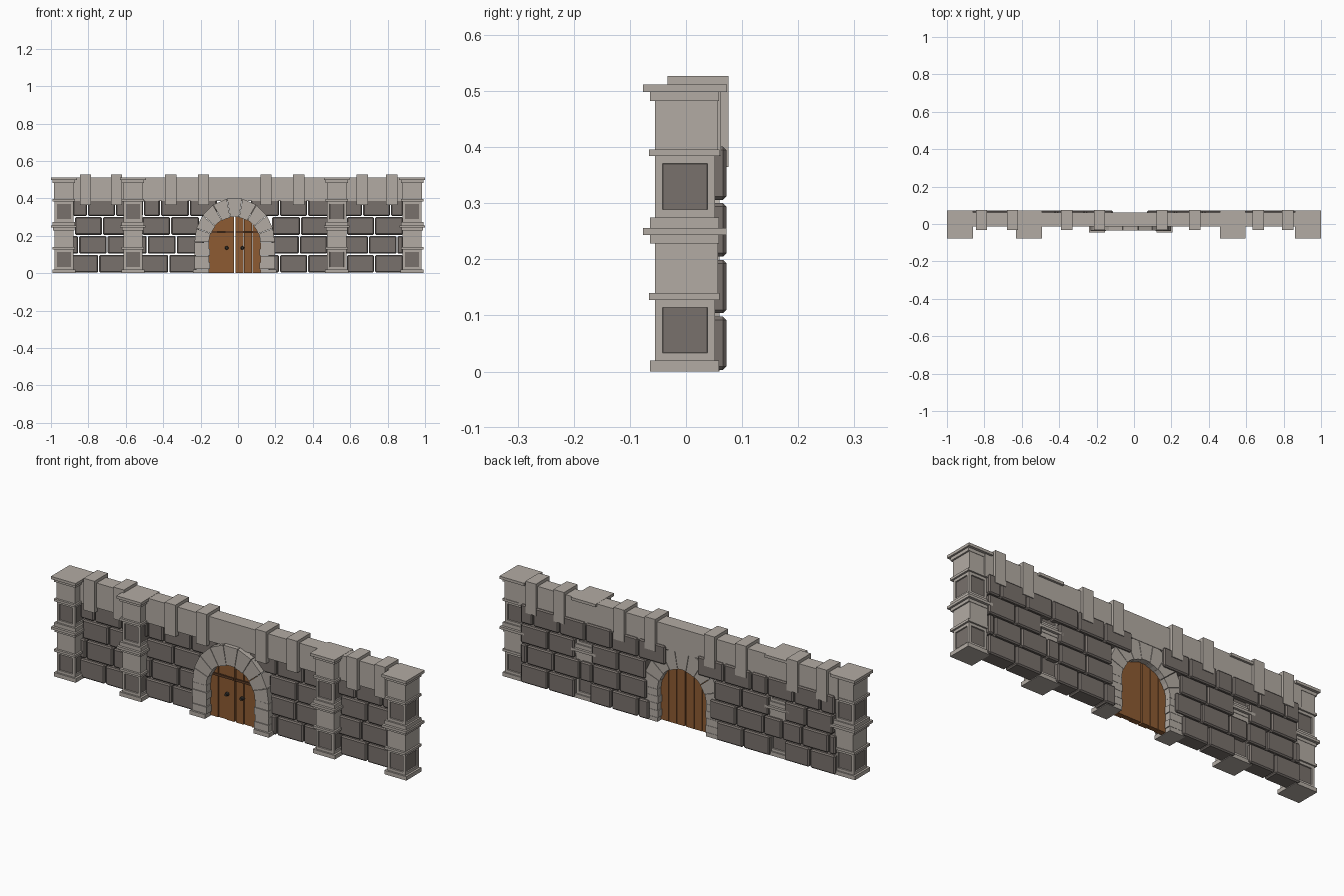
import bpy, bmesh
from math import sin, cos, pi, sqrt
from mathutils import Matrix, Vector

cube = bpy.data.objects.get("Cube")
if cube:
    bpy.data.objects.remove(cube, do_unlink=True)


def material(name, colour):
    m = bpy.data.materials.new(name)
    m.use_nodes = True
    m.diffuse_color = (*colour, 1)
    m.node_tree.nodes["Principled BSDF"].inputs["Base Color"].default_value = (*colour, 1)
    return m


LIGHT = material("light stone", (0.45, 0.41, 0.37))
DARK = material("dark stone", (0.19, 0.165, 0.15))
WOOD = material("door wood", (0.27, 0.105, 0.032))
STRAP = material("dark wood", (0.1, 0.042, 0.018))
IRON = material("iron", (0.04, 0.035, 0.03))


def finish(name, bm, mats, bevel=0):
    bmesh.ops.recalc_face_normals(bm, faces=bm.faces)
    mesh = bpy.data.meshes.new(name)
    bm.to_mesh(mesh)
    bm.free()
    for m in mats:
        mesh.materials.append(m)
    ob = bpy.data.objects.new(name, mesh)
    bpy.context.scene.collection.objects.link(ob)
    if bevel:
        mod = ob.modifiers.new("chamfer", 'BEVEL')
        mod.width, mod.segments = bevel, 1
    return ob


def add_box(bm, x0, x1, y0, y1, z0, z1):
    centre = Vector((x0 + x1, y0 + y1, z0 + z1)) / 2
    size = Matrix.Diagonal((x1 - x0, y1 - y0, z1 - z0, 1))
    verts = bmesh.ops.create_cube(bm, size=1, matrix=Matrix.Translation(centre) @ size)["verts"]
    return list({f for v in verts for f in v.link_faces})


def add_prism(bm, outline, y0, y1):
    """Extrude an outline in the xz plane from y0 to y1."""
    face = bm.faces.new([bm.verts.new((x, y0, z)) for x, z in outline])
    new = bmesh.ops.extrude_face_region(bm, geom=[face])["geom"]
    moved = [g for g in new if isinstance(g, bmesh.types.BMVert)]
    bmesh.ops.translate(bm, verts=moved, vec=(0, y1 - y0, 0))


# Pillars: stacked blocks, mouldings and recessed panels
BLOCKS = [  # half width, front, back, bottom, top
    (0.062, -0.064, 0.059, 0.0, 0.02),
    (0.060, -0.066, 0.060, 0.128, 0.14),
    (0.051, -0.055, 0.057, 0.14, 0.228),
    (0.058, -0.064, 0.059, 0.228, 0.243),
    (0.068, -0.077, 0.072, 0.243, 0.256),
    (0.060, -0.064, 0.059, 0.256, 0.275),
    (0.060, -0.066, 0.060, 0.384, 0.396),
    (0.052, -0.055, 0.057, 0.396, 0.482),
    (0.060, -0.064, 0.059, 0.482, 0.498),
    (0.069, -0.077, 0.073, 0.498, 0.512),
]
for number, x in enumerate((-0.931, -0.562, 0.528, 0.931), 1):
    bm = bmesh.new()
    for half, front, back, low, high in BLOCKS:
        add_box(bm, x - half, x + half, front, back, low, high)
    for low, high in ((0.02, 0.128), (0.275, 0.384)):
        faces = add_box(bm, x - 0.051, x + 0.051, -0.055, 0.052, low, high)
        sides = [f for f in faces if abs(f.calc_center_median().z - (low + high) / 2) < 0.01]
        for f in sides:
            bmesh.ops.inset_individual(bm, faces=[f], thickness=0.004)
            bmesh.ops.inset_individual(bm, faces=[f], thickness=0.015, depth=0)
            bmesh.ops.inset_individual(bm, faces=[f], thickness=0.001, depth=-0.006)
            f.material_index = 1
    finish(f"pillar_{number}", bm, [LIGHT, DARK])

# Brick courses: each run lists the joints between neighbouring bricks
COURSES = [
    [(-0.89, -0.745, -0.60), (-0.52, -0.37, -0.22),
     (0.16, 0.222, 0.372, 0.495), (0.58, 0.73, 0.885)],
    [(-0.89, -0.852, -0.7, -0.59, -0.485, -0.33, -0.18),
     (0.175, 0.328, 0.48, 0.55, 0.698, 0.85, 0.885)],
    [(-0.875, -0.725, -0.60), (-0.515, -0.36, -0.205),
     (0.18, 0.335, 0.485), (0.58, 0.73, 0.885)],
    [(-0.885, -0.805, -0.655, -0.505, -0.415, -0.26, -0.11),
     (0.067, 0.222, 0.372, 0.52, 0.666, 0.815, 0.885)],
]
bm = bmesh.new()
for row, runs in enumerate(COURSES):
    low = 0.003 + row * 0.101
    for run in runs:
        for a, b in zip(run, run[1:]):
            add_box(bm, a + 0.003, b - 0.003, -0.008, 0.072, low, low + 0.095)
finish("wall_bricks", bm, [DARK], 0.006)

# Top beam with the raised bands wrapped around it
bm = bmesh.new()
add_box(bm, -0.9, 0.9, -0.014, 0.062, 0.385, 0.511)
finish("top_beam", bm, [LIGHT])
bm = bmesh.new()
for x in (-0.816, -0.65, -0.36, -0.184, 0.15, 0.325, 0.664, 0.822):
    add_box(bm, x - 0.03, x + 0.03, -0.033, 0.076, 0.365, 0.527)
finish("beam_bands", bm, [LIGHT])

# Gateway: jamb blocks and arch stones
CX, SPRING, INNER = -0.018, 0.165, 0.137
bm = bmesh.new()
for side in (-1, 1):
    for k in range(5):
        low, high = (0, 0.022) if k == 0 else (0.022 + (k - 1) * 0.036, 0.022 + k * 0.036)
        edge = CX + side * (INNER - 0.004 * (k % 2))
        outer = CX + side * (0.223 if k == 0 else 0.215)
        front = -0.045 if k == 0 else -0.034 - 0.003 * (k % 2)
        add_box(bm, min(edge, outer), max(edge, outer), front, 0.06, low, high - 0.001)


def ring_point(angle, r):
    return CX + r * cos(angle), SPRING + r * sin(angle)


STONES = 9
for k in range(STONES):
    a, b = pi * k / STONES + 0.006, pi * (k + 1) / STONES - 0.006
    mid = (a + b) / 2
    inner = INNER - 0.003 * (k % 2)
    reach = [0.215 + 0.022 * sin(t) ** 2 for t in (a, b)]
    add_prism(bm, [ring_point(a, inner), ring_point(a, reach[0]), ring_point(b, reach[1]),
                   ring_point(b, inner), ring_point(mid, inner)], -0.035, 0.06)
finish("gate_arch", bm, [LIGHT])

# Door leaves: planks with tops following the arch
RADIUS = INNER + 0.004


def arch_top(x):
    return SPRING + sqrt(max(RADIUS ** 2 - (x - CX) ** 2, 0))


for side, label in ((-1, "right"), (1, "left")):
    bm = bmesh.new()
    width = (RADIUS - 0.004) / 3
    for k in range(3):
        a = 0.004 + k * width
        b = a + width - 0.002
        xs = [CX + side * (a + (b - a) * t / 4) for t in range(5)]
        outline = [(xs[0], 0.002)] + [(x, arch_top(x)) for x in xs] + [(xs[-1], 0.002)]
        add_prism(bm, outline, 0.002 + 0.004 * (k % 2), 0.03)
    finish(f"{label}_door_leaf", bm, [WOOD])

    # Strap and round handle of this leaf
    bm = bmesh.new()
    ends = sorted((CX + side * 0.005, CX + side * 0.122))
    add_box(bm, *ends, -0.004, 0.004, 0.214, 0.226)
    finish(f"{label}_door_strap", bm, [STRAP])
    bm = bmesh.new()
    place = Matrix.Translation((CX + side * 0.042, -0.004, 0.135)) @ Matrix.Rotation(pi / 2, 4, 'X')
    bmesh.ops.create_cone(bm, cap_ends=True, segments=8, radius1=0.011, radius2=0.007,
                          depth=0.02, matrix=place)
    finish(f"{label}_door_handle", bm, [IRON])
